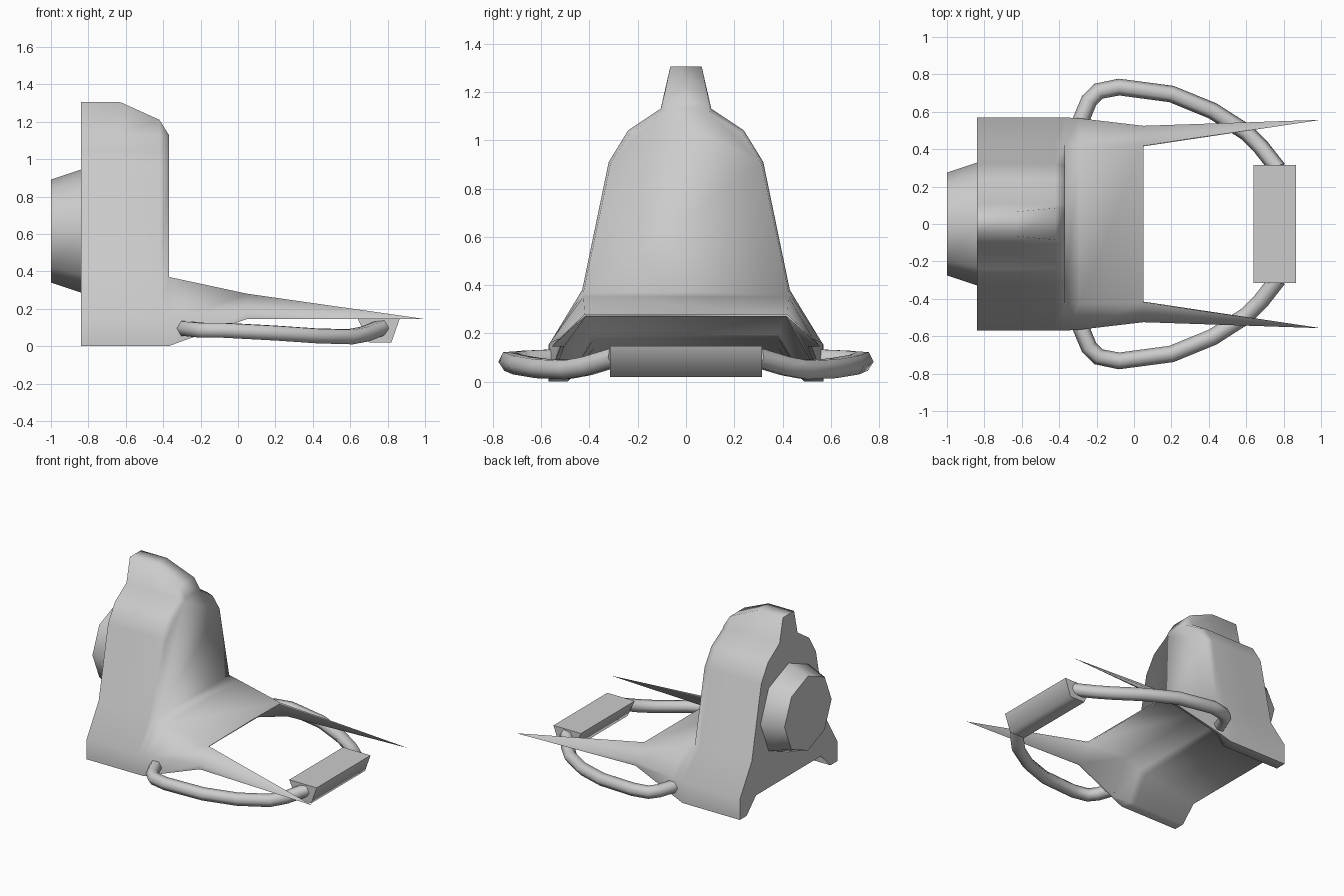
import bpy, bmesh, math
from mathutils import Matrix

if "Cube" in bpy.data.objects:
    bpy.data.objects.remove(bpy.data.objects["Cube"])


def smooth(ob, angle):
    bpy.ops.object.select_all(action='DESELECT')
    ob.select_set(True)
    bpy.context.view_layer.objects.active = ob
    if ob.type == 'CURVE':
        bpy.ops.object.convert(target='MESH')
    bpy.ops.object.shade_smooth_by_angle(angle=math.radians(angle))


def finish(name, bm, angle=80):
    bmesh.ops.recalc_face_normals(bm, faces=bm.faces)
    me = bpy.data.meshes.new(name)
    bm.to_mesh(me)
    bm.free()
    ob = bpy.data.objects.new(name, me)
    bpy.context.collection.objects.link(ob)
    smooth(ob, angle)


def ring(bm, half):
    """Closed symmetric section from (x, y, z) points on the +y side."""
    pts = half + [(x, -y, z) for x, y, z in reversed(half)]
    return [bm.verts.new(p) for p in pts]


def bridge(bm, a, b):
    n = len(a)
    for i in range(n):
        j = (i + 1) % n
        bm.faces.new((a[i], a[j], b[j], b[i]))


# Body: tall arched back with feet, running into the low seat
bm = bmesh.new()
shoulder = [(0.105, 1.13), (0.24, 1.04), (0.32, 0.91), (0.43, 0.38)]
foot = [(0.57, 0.15), (0.57, 0.0), (0.49, 0.0)]
back = []
for x, top, ceiling in ((-0.84, (0.065, 1.305), 0.11),
                        (-0.63, (0.065, 1.305), 0.14),
                        (-0.42, (0.085, 1.21), 0.18)):
    prof = [top] + shoulder + foot + [(0.38, ceiling)]
    back.append(ring(bm, [(x, y, z) for y, z in prof]))
front = [(0.085, 1.13), (0.1, 1.11), (0.232, 1.03), (0.312, 0.905), (0.425, 0.37)]
back.append(ring(bm, [(-0.37, y, z) for y, z in front + foot + [(0.38, 0.195)]]))
for a, b in zip(back, back[1:]):
    bridge(bm, a, b)
bm.faces.new(back[0])
last = back[-1]
bm.faces.new(last[:5] + last[-5:])

# Seat: a step wall under it, then a thin front lip
mid = ring(bm, [(-0.29, 0.425, 0.353), (-0.29, 0.565, 0.16), (-0.29, 0.563, 0.03),
                (-0.29, 0.545, 0.03), (-0.29, 0.42, 0.285)])
lip = ring(bm, [(0.05, 0.42, 0.28), (0.05, 0.525, 0.18), (0.05, 0.52, 0.145),
                (0.05, 0.505, 0.145), (0.05, 0.415, 0.27)])
bridge(bm, last[4:-4], mid)
bridge(bm, mid, lip)
bm.faces.new((lip[0], lip[4], lip[5], lip[9]))

# Long pointed prongs on both sides
for pts, s in ((lip[:5], 1), (lip[5:], -1)):
    tip = bm.verts.new((1.0, 0.557 * s, 0.145))
    for i in range(5):
        bm.faces.new((pts[i], pts[(i + 1) % 5], tip))
finish("body_shell", bm)

# Eight-sided boss on the rear
bm = bmesh.new()
m = Matrix.Translation((-0.91, 0, 0.615)) @ Matrix.Rotation(-math.pi / 2, 4, 'Y')
bmesh.ops.create_cone(bm, cap_ends=True, segments=8, radius1=0.335,
                      radius2=0.275, depth=0.18, matrix=m)
finish("rear_boss", bm, 60)

# Cross grip in front of the prongs
bm = bmesh.new()
section = [(0.64, 0.147), (0.865, 0.147), (0.82, 0.02), (0.70, 0.02)]
ends = [[bm.verts.new((x, y, z)) for x, z in section] for y in (-0.315, 0.315)]
bridge(bm, *ends)
for e in ends:
    bm.faces.new(e)
finish("cross_grip", bm)

# Bent side tubes
path = [(-0.29, 0.54, 0.095), (-0.24, 0.66, 0.09), (-0.19, 0.71, 0.085),
        (-0.08, 0.732, 0.085), (0.2, 0.695, 0.07), (0.42, 0.605, 0.055),
        (0.6, 0.49, 0.05), (0.68, 0.41, 0.065), (0.77, 0.295, 0.1)]
for side, s in (("left", 1), ("right", -1)):
    cu = bpy.data.curves.new("tube_path", 'CURVE')
    cu.dimensions = '3D'
    cu.bevel_depth = 0.045
    cu.bevel_resolution = 1
    cu.use_fill_caps = True
    sp = cu.splines.new('POLY')
    sp.points.add(len(path) - 1)
    for p, (x, y, z) in zip(sp.points, path):
        p.co = (x, y * s, z, 1)
    tube = bpy.data.objects.new(side + "_tube", cu)
    bpy.context.collection.objects.link(tube)
    smooth(tube, 80)
